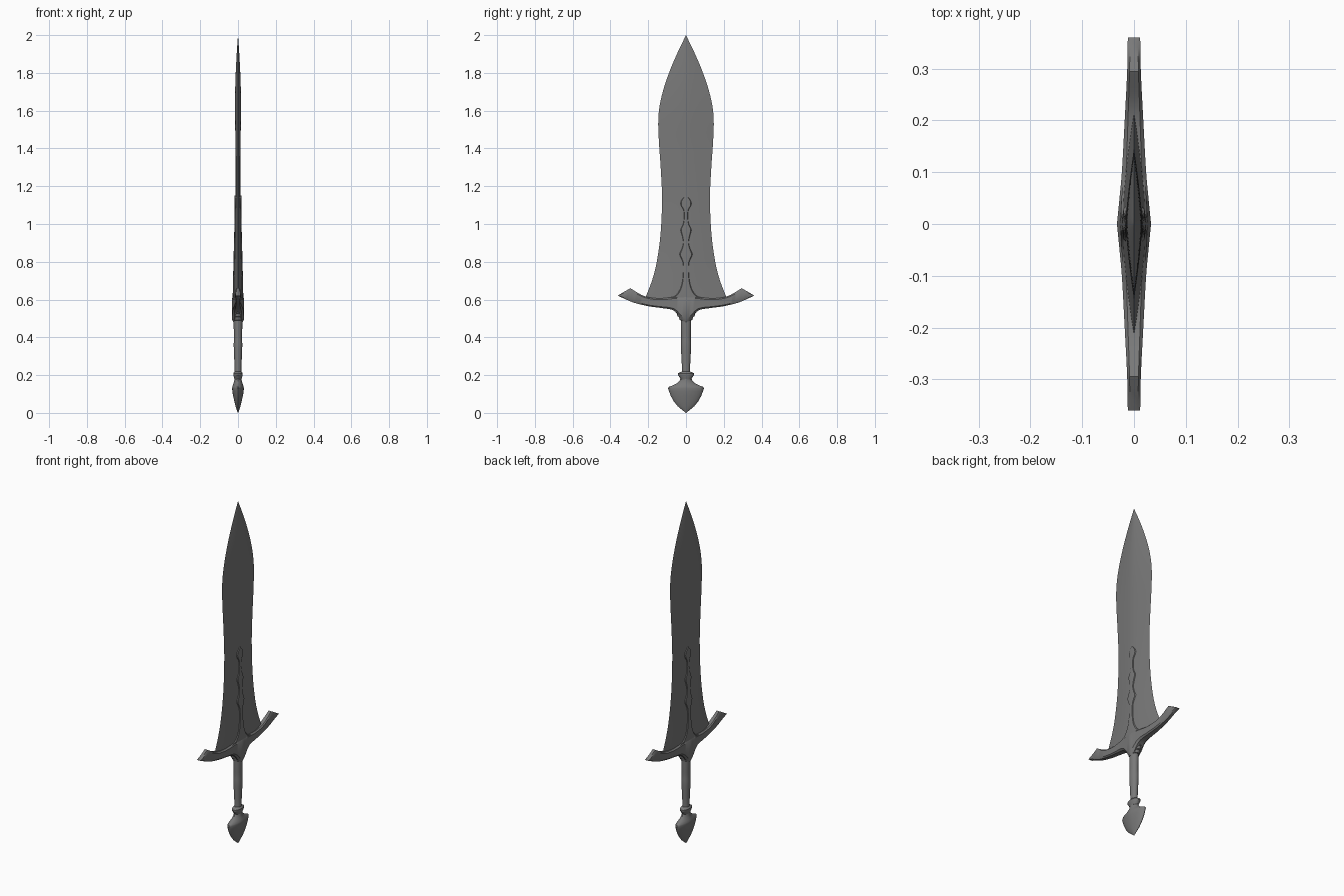
import bpy, bmesh, math

if "Cube" in bpy.data.objects:
    bpy.data.objects.remove(bpy.data.objects["Cube"])

steel = bpy.data.materials.new("dark_steel")
steel.diffuse_color = (0.19, 0.19, 0.19, 1)
steel.use_nodes = True
steel.node_tree.nodes["Principled BSDF"].inputs["Base Color"].default_value = steel.diffuse_color


def loft(name, rings, angle=30):
    """Skin a list of closed point rings and cap both ends."""
    bm = bmesh.new()
    rows = [[bm.verts.new(p) for p in ring] for ring in rings]
    n = len(rows[0])
    for a, b in zip(rows, rows[1:]):
        for i in range(n):
            j = (i + 1) % n
            bm.faces.new((a[i], a[j], b[j], b[i]))
    bm.faces.new(rows[0][::-1])
    bm.faces.new(rows[-1])
    bmesh.ops.remove_doubles(bm, verts=bm.verts, dist=0.0002)
    bmesh.ops.recalc_face_normals(bm, faces=bm.faces)
    mesh = bpy.data.meshes.new(name)
    bm.to_mesh(mesh)
    bm.free()
    ob = bpy.data.objects.new(name, mesh)
    bpy.context.collection.objects.link(ob)
    mesh.materials.append(steel)
    bpy.ops.object.select_all(action='DESELECT')
    ob.select_set(True)
    bpy.context.view_layer.objects.active = ob
    bpy.ops.object.shade_smooth_by_angle(angle=math.radians(angle))
    return ob


def smooth(keys, z):
    """Cubic interpolation through (position, value) keys."""
    z = min(max(z, keys[0][0]), keys[-1][0])
    i = 0
    while i < len(keys) - 2 and z > keys[i + 1][0]:
        i += 1

    def slope(k):
        a, b = keys[max(k - 1, 0)], keys[min(k + 1, len(keys) - 1)]
        return (b[1] - a[1]) / (b[0] - a[0])
    (z0, v0), (z1, v1) = keys[i], keys[i + 1]
    h = z1 - z0
    t = (z - z0) / h
    return ((2*t**3 - 3*t**2 + 1) * v0 + (t**3 - 2*t**2 + t) * h * slope(i)
            + (3*t**2 - 2*t**3) * v1 + (t**3 - t**2) * h * slope(i + 1))


def steps(a, b, n):
    return [a + (b - a) * i / n for i in range(n + 1)]


def oval(z, rx, ry, n=24, power=1.0):
    """Horizontal oval ring; a power above 1 pulls it towards a diamond."""
    ring = []
    for i in range(n):
        a = 2 * math.pi * i / n
        c, s = math.cos(a), math.sin(a)
        ring.append((rx * math.copysign(abs(c) ** power, c),
                     ry * math.copysign(abs(s) ** power, s), z))
    return ring


# Leaf-shaped blade with a lens section
WIDTH = [(0.58, 0.225), (0.62, 0.211), (0.68, 0.187), (0.76, 0.163), (0.88, 0.142),
         (1.0, 0.131), (1.15, 0.127), (1.3, 0.134), (1.43, 0.143), (1.53, 0.147),
         (1.61, 0.142), (1.7, 0.123), (1.8, 0.09), (1.9, 0.048), (2.0, 0.0)]
THICK = [(0.58, 0.024), (0.8, 0.019), (1.0, 0.014), (1.2, 0.012), (1.4, 0.013),
         (1.6, 0.016), (1.75, 0.014), (1.9, 0.007), (2.0, 0.0)]


def blade_x(y, z):
    u = min(abs(y) / max(smooth(WIDTH, z), 1e-4), 1)
    return smooth(THICK, z) * (1 - u ** 1.4)


blade = []
for z in steps(0.59, 2.0, 60):
    w = max(smooth(WIDTH, z), 0)
    us = steps(-1, 1, 12)
    blade.append([(blade_x(u * w, z), u * w, z) for u in us]
                 + [(-blade_x(u * w, z), u * w, z) for u in us[-2:0:-1]])
loft("blade", blade, 40)

# Raised ornament running up both faces of the blade
ORNAMENT = [(0.59, 0.14), (0.606, 0.11), (0.615, 0.07), (0.635, 0.046), (0.67, 0.027),
            (0.72, 0.017), (0.79, 0.016), (0.815, 0.025), (0.84, 0.036), (0.865, 0.025),
            (0.9, 0.015), (0.935, 0.021), (0.97, 0.03), (1.0, 0.016), (1.04, 0.010),
            (1.075, 0.014), (1.1, 0.029), (1.125, 0.026), (1.15, 0.003)]
LIFT = [(-1, -0.002), (-0.82, 0.004), (0, 0.005), (0.82, 0.004), (1, -0.002)]
ornament = []
for z in steps(0.59, 1.15, 90):
    w = smooth(ORNAMENT, z)
    side = [(blade_x(u * w, z) + d, u * w, z) for u, d in LIFT]
    ornament.append(side + [(-x, y, z) for x, y, z in side[::-1]])
loft("blade_ornament", ornament, 35)

# Curved cross guard, thick in the middle and thin at the upswept ends
TOP = [(0, 0.625), (0.05, 0.618), (0.12, 0.607), (0.18, 0.609), (0.23, 0.622), (0.295, 0.66)]
BOTTOM = [(0, 0.475), (0.025, 0.497), (0.05, 0.53), (0.075, 0.546), (0.13, 0.555),
          (0.2, 0.565), (0.28, 0.585), (0.36, 0.62)]
DEPTH = [(0, 0.033), (0.05, 0.028), (0.1, 0.0235), (0.2, 0.018), (0.3, 0.013), (0.36, 0.012)]
guard = []
half = steps(0, 0.295, 24) + [0.315, 0.34, 0.36]
for y in [-v for v in half[:0:-1]] + half:
    a = abs(y)
    hi = smooth(TOP, a) if a <= 0.295 else 0.66 - (a - 0.295) / 0.065 * 0.038
    lo = smooth(BOTTOM, a)
    d = smooth(DEPTH, a)
    c = (hi - lo) * 0.14
    guard.append([(d * 0.65, y, lo), (d, y, lo + c), (d, y, hi - c), (d * 0.65, y, hi),
                  (-d * 0.65, y, hi), (-d, y, hi - c), (-d, y, lo + c), (-d * 0.65, y, lo)])
loft("cross_guard", guard, 35)

# Stepped collar under the guard
COLLAR = [(0.488, 0.022, 0.024), (0.492, 0.025, 0.033), (0.508, 0.026, 0.038),
          (0.511, 0.027, 0.045), (0.527, 0.028, 0.049), (0.530, 0.028, 0.054), (0.55, 0.027, 0.058)]
loft("guard_collar", [oval(*c) for c in COLLAR])

# Grip with gentle swells
GRIP = [(0.2, 0.021), (0.25, 0.022), (0.31, 0.025), (0.36, 0.027), (0.4, 0.0255),
        (0.45, 0.027), (0.51, 0.028)]
loft("grip", [oval(z, smooth(GRIP, z) * 0.84, smooth(GRIP, z)) for z in steps(0.2, 0.51, 24)])

# Ring between grip and pommel
RING = [(0.178, 0.019, 0.028), (0.19, 0.022, 0.035), (0.2, 0.025, 0.043),
        (0.209, 0.025, 0.043), (0.215, 0.021, 0.032), (0.219, 0.018, 0.022)]
loft("pommel_ring", [oval(*r) for r in RING])

# Spade-shaped pommel with two barbs
POMMEL = [(0.0, 0.001, 0.001), (0.012, 0.006, 0.016), (0.035, 0.013, 0.044),
          (0.06, 0.019, 0.064), (0.09, 0.026, 0.081), (0.115, 0.030, 0.090),
          (0.131, 0.031, 0.095), (0.138, 0.030, 0.090), (0.147, 0.027, 0.066),
          (0.158, 0.023, 0.046), (0.17, 0.020, 0.034), (0.185, 0.019, 0.028)]
loft("pommel", [oval(z, x, y, 24, 1.25) for z, x, y in POMMEL])
